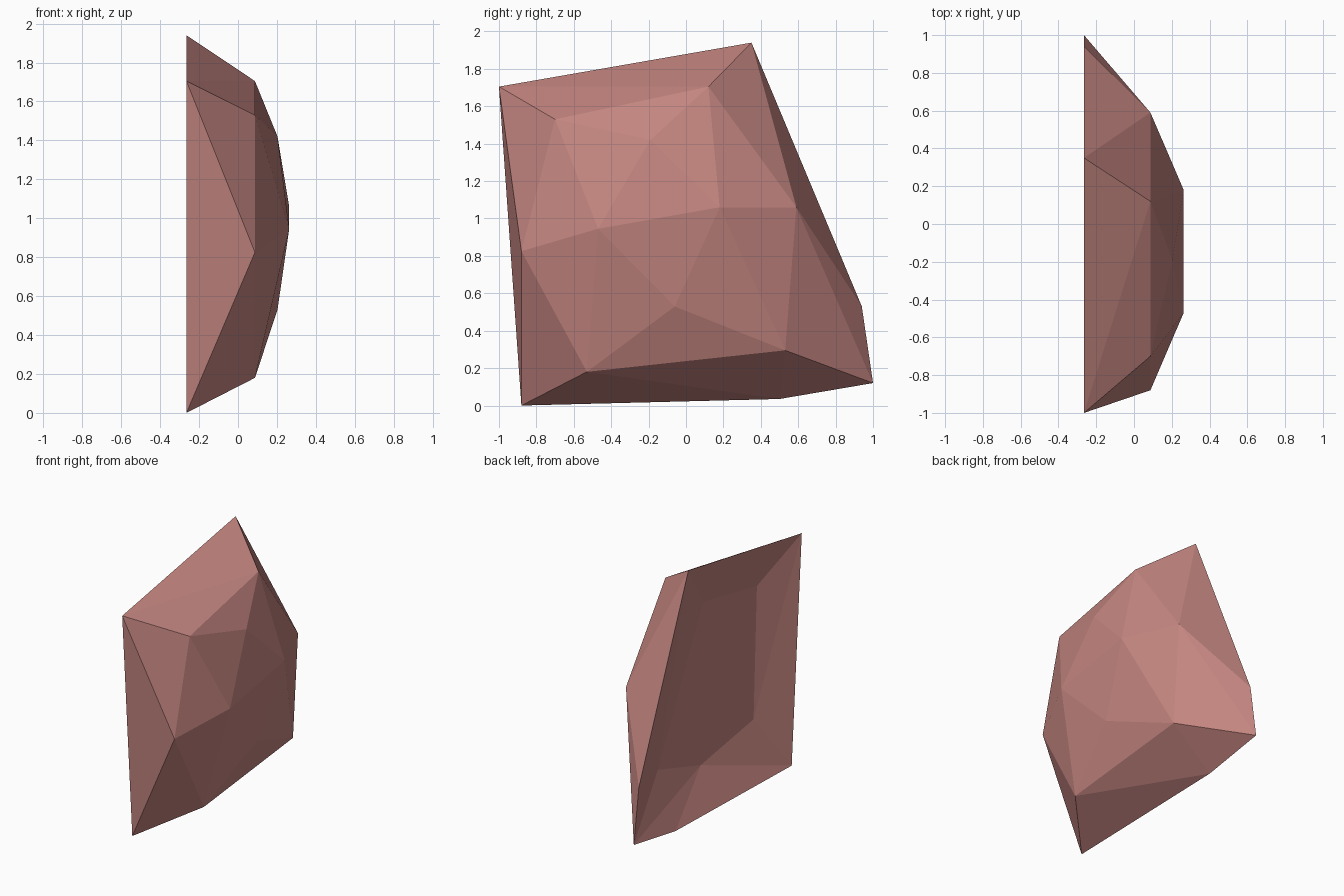
import bpy, bmesh

if "Cube" in bpy.data.objects:
    bpy.data.objects.remove(bpy.data.objects["Cube"])

# Faceted rock slab: rings of (y, z) points at increasing x
BACK_X = -0.265
RIM = [(-1.0, 1.705), (0.35, 1.94), (0.94, 0.53), (1.0, 0.12), (0.5, 0.035), (-0.88, 0.0)]
FRONT = {
    BACK_X: RIM,
    0.087: [(-0.70, 1.53), (0.12, 1.705), (0.59, 1.06), (0.53, 0.295), (-0.53, 0.18), (-0.88, 0.825)],
    0.203: [(-0.19, 1.42), (-0.06, 0.53)],
    0.263: [(-0.47, 0.945), (0.18, 1.06)],
}
# Faceted hollow in the back
HOLLOW = {
    BACK_X: RIM,
    BACK_X + 0.15: [(-0.68, 1.39), (-0.04, 1.515), (0.50, 0.455), (-0.01, 0.295), (-0.64, 0.40)],
    BACK_X + 0.19: [(-0.20, 0.87)],
}


def shell(bm, rings, flip):
    """Convex skin over the rings, without the flat faces in the rim plane."""
    part = bmesh.new()
    for x, ring in rings.items():
        for y, z in ring:
            part.verts.new((x, y, z))
    bmesh.ops.convex_hull(part, input=part.verts[:])
    bmesh.ops.recalc_face_normals(part, faces=part.faces[:])
    flat = [f for f in part.faces if all(abs(v.co.x - BACK_X) < 1e-4 for v in f.verts)]
    bmesh.ops.delete(part, geom=flat, context='FACES')
    if flip:
        bmesh.ops.reverse_faces(part, faces=part.faces[:])
    temp = bpy.data.meshes.new("temp")
    part.to_mesh(temp)
    part.free()
    bm.from_mesh(temp)
    bpy.data.meshes.remove(temp)


bm = bmesh.new()
shell(bm, FRONT, False)
shell(bm, HOLLOW, True)
bmesh.ops.remove_doubles(bm, verts=bm.verts[:], dist=1e-4)

mesh = bpy.data.meshes.new("rock_slab")
bm.to_mesh(mesh)
bm.free()
rock = bpy.data.objects.new("rock_slab", mesh)
bpy.context.collection.objects.link(rock)

# Dusty red stone
stone = bpy.data.materials.new("dusty red stone")
stone.diffuse_color = (0.55, 0.235, 0.215, 1)
stone.use_nodes = True
stone.node_tree.nodes["Principled BSDF"].inputs["Base Color"].default_value = stone.diffuse_color
mesh.materials.append(stone)
